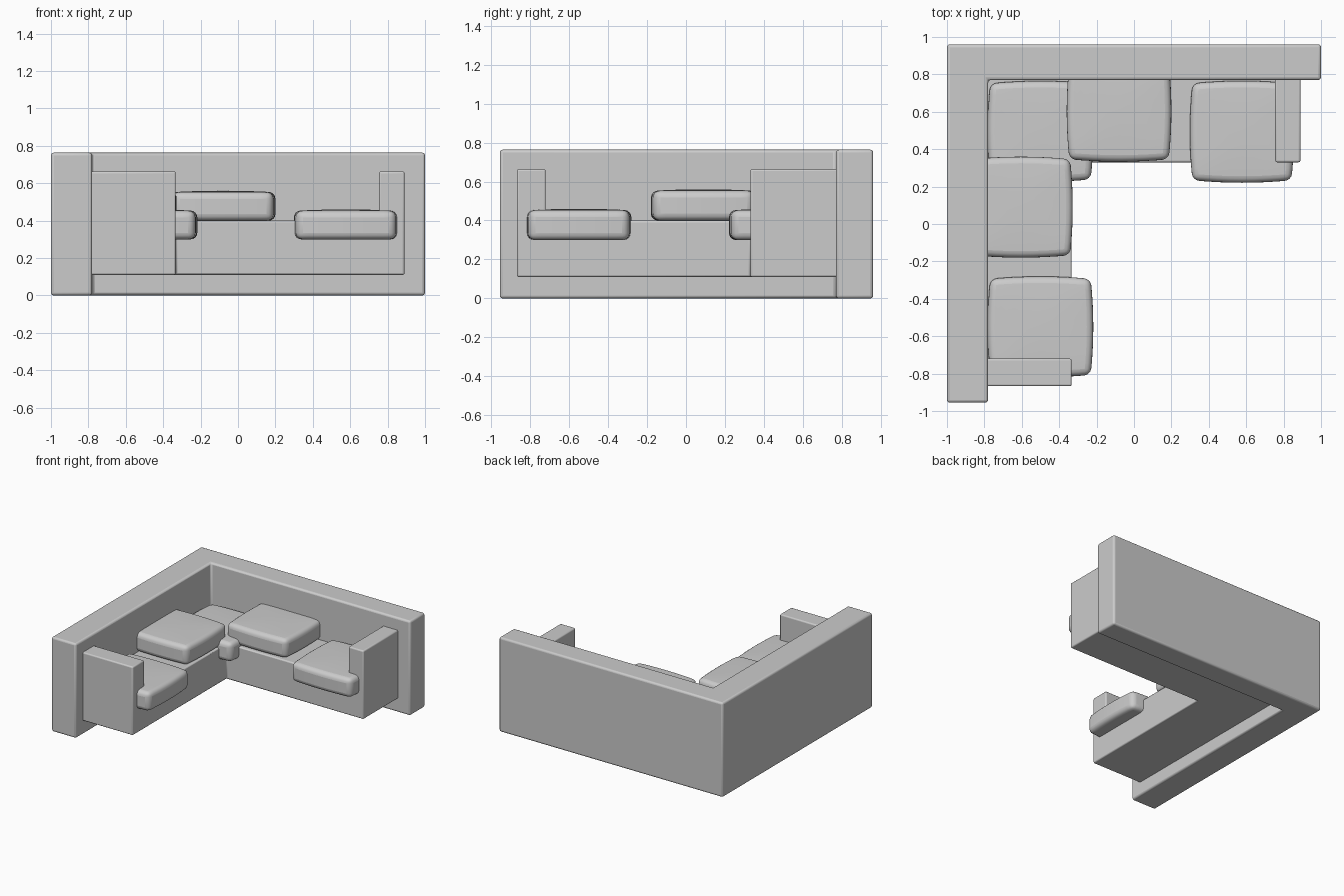
import bpy, bmesh, math

cube = bpy.data.objects.get("Cube")
if cube:
    bpy.data.objects.remove(cube, do_unlink=True)

GREY = (0.6, 0.6, 0.6, 1)
fabric = bpy.data.materials.new("grey_fabric")
fabric.use_nodes = True
fabric.diffuse_color = GREY
fabric.node_tree.nodes["Principled BSDF"].inputs["Base Color"].default_value = GREY


def finish(bm, name, location, radius, segments):
    """Turn a bmesh into a softly rounded object."""
    bmesh.ops.recalc_face_normals(bm, faces=bm.faces)
    mesh = bpy.data.meshes.new(name)
    bm.to_mesh(mesh)
    bm.free()
    mesh.materials.append(fabric)
    obj = bpy.data.objects.new(name, mesh)
    obj.location = location
    bpy.context.collection.objects.link(obj)
    bevel = obj.modifiers.new("rounded_edges", "BEVEL")
    bevel.width = radius
    bevel.segments = segments
    bevel.limit_method = "ANGLE"
    bevel.angle_limit = math.radians(40)
    bpy.ops.object.select_all(action="DESELECT")
    obj.select_set(True)
    bpy.context.view_layer.objects.active = obj
    bpy.ops.object.shade_smooth_by_angle(angle=math.radians(40))


def raise_faces(bm, faces, height):
    """Extrude faces straight up and return the new top faces."""
    out = bmesh.ops.extrude_face_region(bm, geom=faces)["geom"]
    verts = [v for v in out if isinstance(v, bmesh.types.BMVert)]
    bmesh.ops.translate(bm, verts=verts, vec=(0, 0, height))
    return [f for f in out if isinstance(f, bmesh.types.BMFace)]


def footprint(bm, outline, z):
    return bm.faces.new([bm.verts.new((x, y, z)) for x, y in outline])


# Tall L-shaped back rest
bm = bmesh.new()
base = footprint(bm, [(-1, -0.955), (-0.78, -0.955), (-0.78, 0.77),
                      (1, 0.77), (1, 0.96), (-1, 0.96)], 0)
raise_faces(bm, [base], 0.763)
finish(bm, "back_rest", (0, 0, 0), 0.015, 3)

# L-shaped seat with an arm raised at each end
bm = bmesh.new()
back, inner, side = -0.79, -0.333, 0.78
front, arm_y, arm_x, end = 0.33, -0.72, 0.755, 0.89
base = footprint(bm, [(back, -0.867), (inner, -0.867), (inner, arm_y), (inner, front),
                      (arm_x, front), (end, front), (end, side), (arm_x, side),
                      (back, side), (back, arm_y)], 0.11)
top = raise_faces(bm, [base], 0.29)[0]
ring = list(top.verts)


def split_top(rule):
    """Cut the seat top between the two rim points that fit the rule."""
    pair = [v for v in ring if rule(v.co)]
    face = next(f for f in bm.faces if all(v in f.verts for v in pair)
                and all(v.co.z > 0.3 for v in f.verts))
    bmesh.utils.face_split(face, pair[0], pair[1])


split_top(lambda co: abs(co.y - arm_y) < 0.001)
split_top(lambda co: abs(co.x - arm_x) < 0.001)
arms = [f for f in bm.faces if all(v.co.z > 0.3 for v in f.verts)
        and (f.calc_center_median().y < arm_y or f.calc_center_median().x > arm_x)]
for arm in arms:
    raise_faces(bm, [arm], 0.263)
bmesh.ops.dissolve_limit(bm, angle_limit=0.01, verts=bm.verts, edges=bm.edges)
finish(bm, "seat_with_arms", (0, 0, 0), 0.01, 3)


# Plump loose cushions with bowed sides
def cushion(name, x, y, z, width, depth):
    bm = bmesh.new()
    bmesh.ops.create_grid(bm, x_segments=8, y_segments=8, size=1)
    raise_faces(bm, list(bm.faces), 0.16)
    for v in bm.verts:
        u, w = v.co.x, v.co.y
        v.co.x = u * width / 2 * (1 - 0.05 * w * w)
        v.co.y = w * depth / 2 * (1 - 0.05 * u * u)
        if v.co.z > 0.1:
            v.co.z -= 0.008 * max(u * u, w * w)
    finish(bm, name, (x, y, z), 0.035, 4)


cushion("right_seat_cushion", -0.5, -0.55, 0.30, 0.565, 0.54)
cushion("corner_seat_cushion", -0.5, 0.495, 0.30, 0.565, 0.54)
cushion("left_seat_cushion", 0.577, 0.493, 0.30, 0.557, 0.545)
cushion("right_upper_cushion", -0.605, 0.09, 0.40, 0.555, 0.54)
cushion("back_upper_cushion", -0.08, 0.603, 0.40, 0.56, 0.54)
